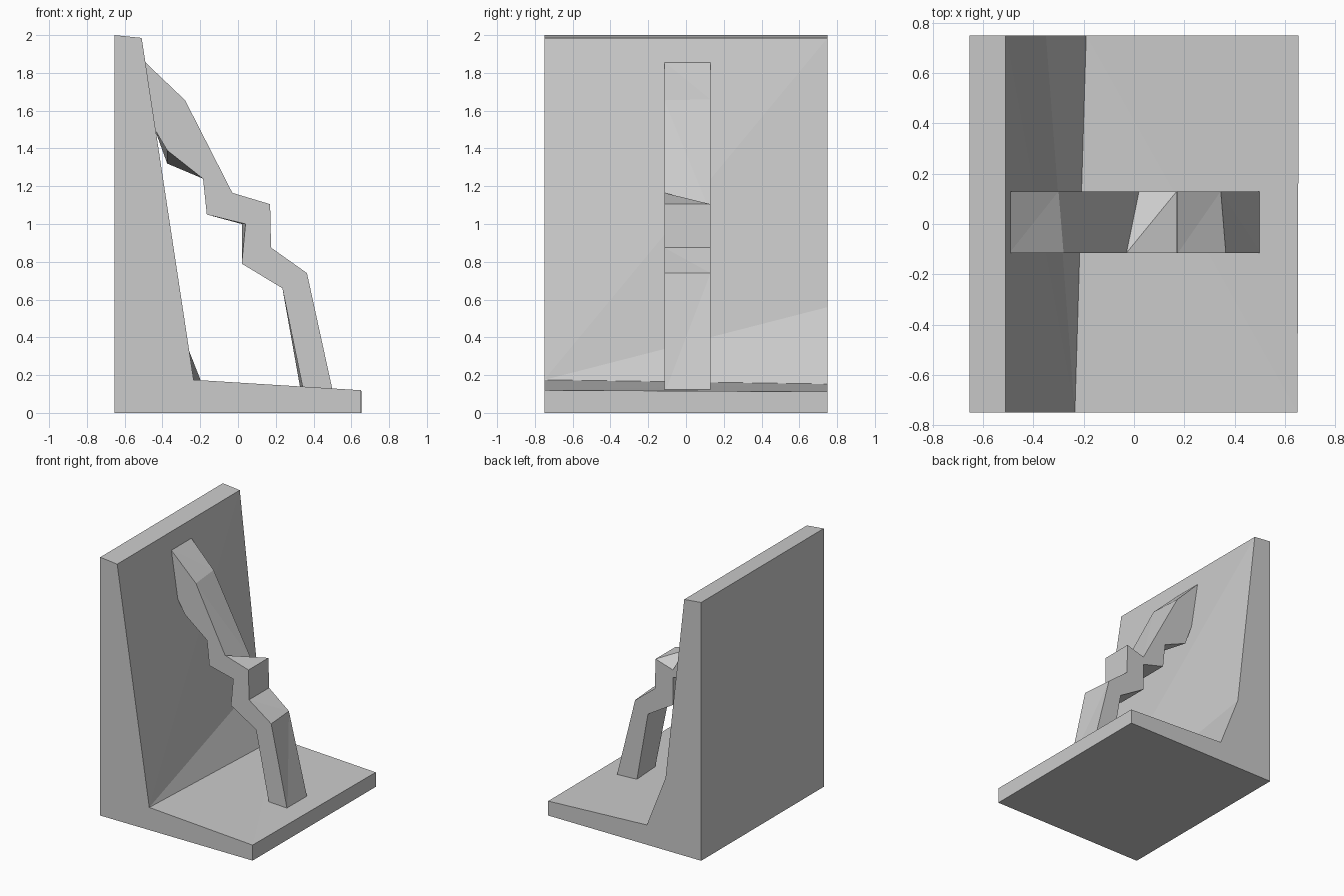
import bpy
import bmesh

default = bpy.data.objects.get("Cube")
if default:
    bpy.data.objects.remove(default, do_unlink=True)

GREY = (0.6, 0.6, 0.6, 1.0)
grey = bpy.data.materials.new("light_grey")
grey.use_nodes = True
grey.diffuse_color = GREY
grey.node_tree.nodes["Principled BSDF"].inputs["Base Color"].default_value = GREY


def loft(name, front, changes, y_front, y_back, flipped=()):
    """Join a front (x, z) profile to a back one that differs at a few points."""
    back = [changes.get(i, p) for i, p in enumerate(front)]
    bm = bmesh.new()
    f = [bm.verts.new((x, y_front, z)) for x, z in front]
    b = [bm.verts.new((x, y_back, z)) for x, z in back]
    bm.faces.new(f)
    bm.faces.new(reversed(b))
    n = len(f)
    for i in range(n):
        j = (i + 1) % n
        if i in flipped:
            tris = (f[i], f[j], b[i]), (f[j], b[j], b[i])
        else:
            tris = (f[i], f[j], b[j]), (f[i], b[j], b[i])
        for tri in tris:
            bm.faces.new(tri)
    # Coincident corners merge, so a corner can split into two at the back
    bmesh.ops.remove_doubles(bm, verts=bm.verts, dist=0.0005)
    bmesh.ops.recalc_face_normals(bm, faces=bm.faces)
    mesh = bpy.data.meshes.new(name)
    bm.to_mesh(mesh)
    bm.free()
    mesh.materials.append(grey)
    obj = bpy.data.objects.new(name, mesh)
    bpy.context.collection.objects.link(obj)
    return obj


# Wall and base slab, with a chamfered inner corner that widens to the back
loft("wall_and_base",
     [(-0.655, 0), (0.65, 0), (0.65, 0.12), (-0.235, 0.175),
      (-0.235, 0.175), (-0.51, 1.985), (-0.655, 2)],
     {1: (0.655, 0), 2: (0.655, 0.112), 3: (-0.19, 0.153), 4: (-0.35, 0.56)},
     -0.75, 0.75)

# Stepped brace, with both ends sunk into the wall and base
loft("stepped_brace",
     [(-0.53, 1.86), (-0.495, 1.86), (-0.28, 1.655), (-0.03, 1.165),
      (0.17, 1.105), (0.175, 0.875), (0.365, 0.74), (0.505, 0.1),
      (0.35, 0.1), (0.235, 0.66), (0.02, 0.79), (0.04, 1.0),
      (-0.165, 1.05), (-0.185, 1.24), (-0.375, 1.39), (-0.44, 1.5),
      (-0.5, 1.55)],
     {2: (-0.3, 1.66), 3: (0.02, 1.06), 6: (0.345, 0.74), 8: (0.335, 0.1),
      11: (0.02, 1.0), 14: (-0.375, 1.32)},
     -0.115, 0.13, flipped=(6,))
